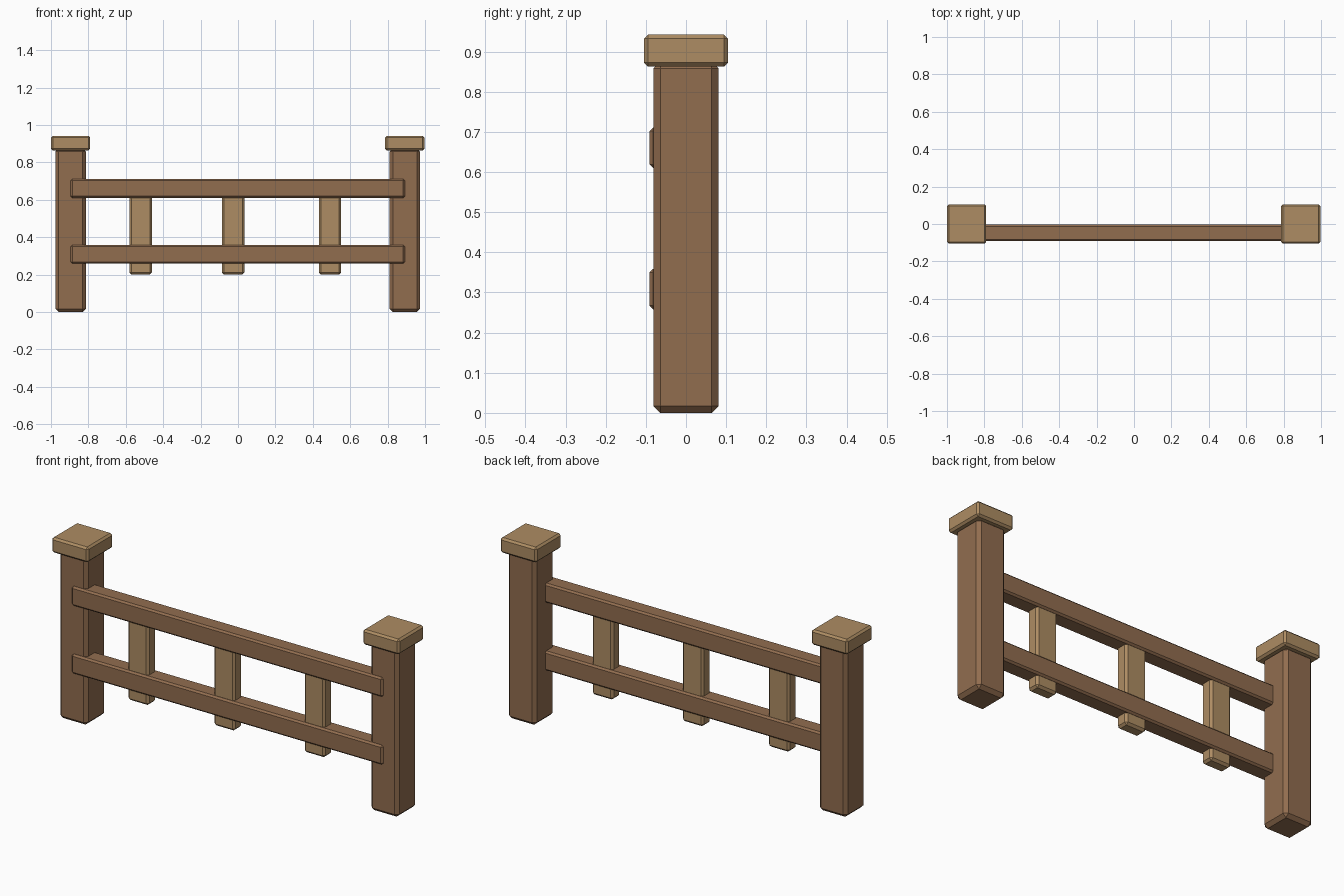
import bpy

if "Cube" in bpy.data.objects:
    bpy.data.objects.remove(bpy.data.objects["Cube"])


def material(name, color):
    m = bpy.data.materials.new(name)
    m.diffuse_color = (*color, 1)
    m.use_nodes = True
    m.node_tree.nodes["Principled BSDF"].inputs["Base Color"].default_value = m.diffuse_color
    return m


brown = material("brown_wood", (0.285, 0.153, 0.078))
tan = material("tan_wood", (0.42, 0.265, 0.125))


def beam(name, x, y, z, mat, bevel):
    """Box spanning the (min, max) pairs x, y, z, with chamfered edges."""
    spans = (x, y, z)
    bpy.ops.mesh.primitive_cube_add(size=1, location=[(a + b) / 2 for a, b in spans])
    ob = bpy.context.object
    ob.name = name
    ob.scale = [b - a for a, b in spans]
    bpy.ops.object.transform_apply(location=False, rotation=False, scale=True)
    mod = ob.modifiers.new("chamfer", "BEVEL")
    mod.width = bevel
    mod.segments = 1
    ob.data.materials.append(mat)
    return ob


# End posts with overhanging caps
for side, cx in (("left", -0.895), ("right", 0.892)):
    beam(side + "_post", (cx - 0.081, cx + 0.081), (-0.081, 0.081), (0, 0.875), brown, 0.017)
    beam(side + "_post_cap", (cx - 0.105, cx + 0.105), (-0.105, 0.105), (0.863, 0.942), tan, 0.01)

# Horizontal rails set into the front of the posts
for level, z in (("lower", 0.258), ("upper", 0.61)):
    beam(level + "_rail", (-0.895, 0.892), (-0.091, -0.004), (z, z + 0.101), brown, 0.009)

# Thin slats passing through the lower rail and ending inside the upper one
for name, cx in (("left", -0.52), ("middle", -0.026), ("right", 0.492)):
    beam(name + "_slat", (cx - 0.06, cx + 0.06), (-0.08, -0.014), (0.2, 0.68), tan, 0.011)
